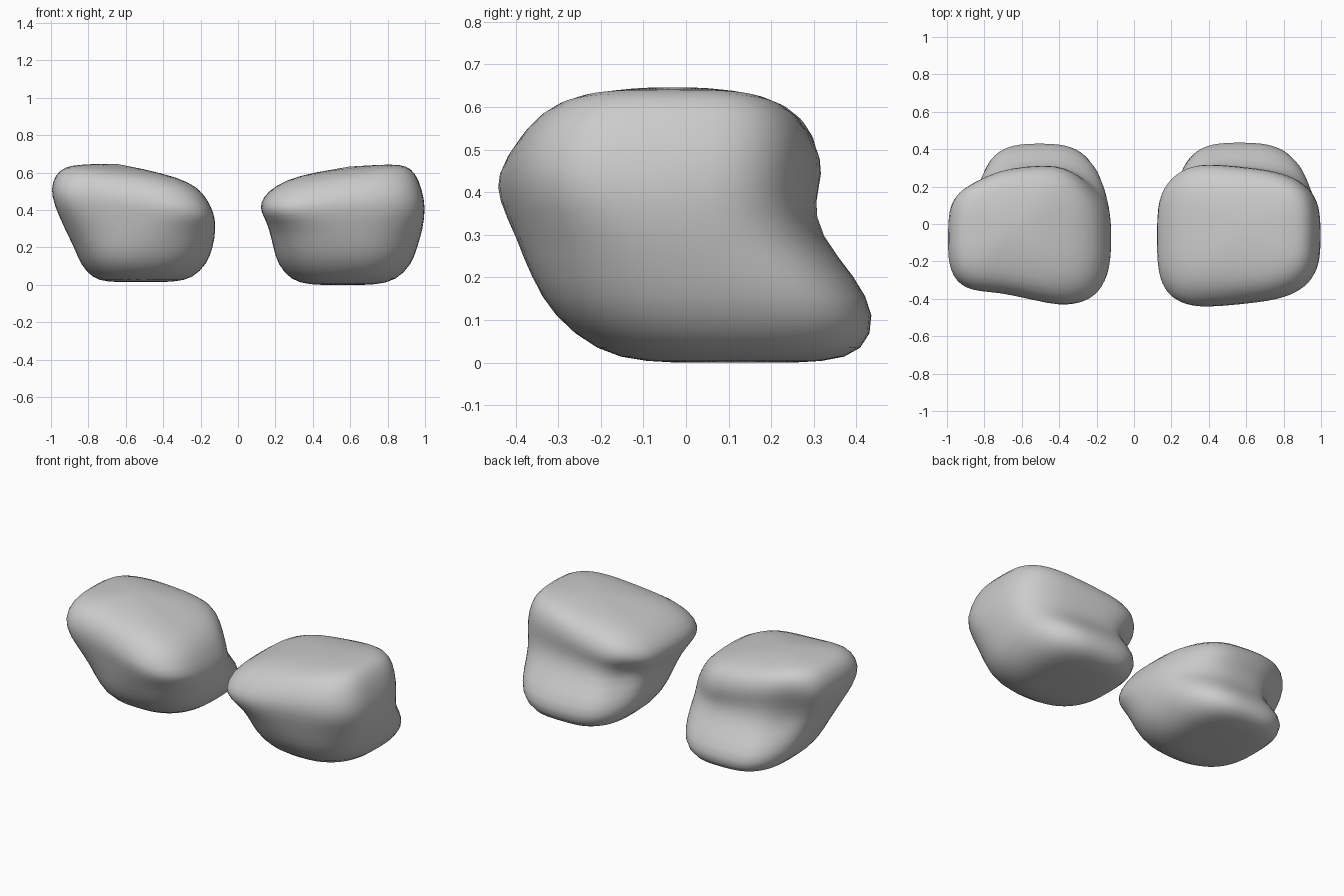
import bpy, bmesh, math
from mathutils import Vector

if "Cube" in bpy.data.objects:
    bpy.data.objects.remove(bpy.data.objects["Cube"])

SEG = 32


def spow(v, p):
    return math.copysign(abs(v) ** p, v)


def boulder(name, rings, top, taper, dents):
    """Loft rounded-box rings: (z, x0, x1, y0, y1, tilt of z along x)."""
    bm = bmesh.new()
    loops = []
    for z, x0, x1, y0, y1, tilt in rings:
        k = taper * min(1, max(0, (z - 0.15) / 0.2))
        xc, hx, yc, hy = (x0 + x1) / 2, (x1 - x0) / 2, (y0 + y1) / 2, (y1 - y0) / 2
        loop = []
        for i in range(SEG):
            a = 2 * math.pi * (i + 0.5) / SEG
            # low rings: round front, squarer ledge; high rings: boxy
            n = 3.4 if z > 0.35 else (2.9 if math.sin(a) > 0 else 2.5)
            u, v = spow(math.cos(a), 2 / n), spow(math.sin(a), 2 / n)
            p = Vector((xc + hx * u, yc + hy * v * (1 - k * u), z + tilt * hx * u))
            for centre, push, radius in dents:
                p += Vector(push) * math.exp(-((p - Vector(centre)).length / radius) ** 2)
            loop.append(bm.verts.new(p))
        loops.append(loop)
    for a, b in zip(loops, loops[1:]):
        for i in range(SEG):
            j = (i + 1) % SEG
            bm.faces.new((a[i], a[j], b[j], b[i]))
    # close the underside and the crown
    x0, x1, y0, y1 = rings[0][1:5]
    for loop, c in ((loops[0], ((x0 + x1) / 2, (y0 + y1) / 2, rings[0][0])), (loops[-1], top)):
        centre = bm.verts.new(c)
        for i in range(SEG):
            bm.faces.new((loop[i], loop[(i + 1) % SEG], centre))
    bmesh.ops.recalc_face_normals(bm, faces=bm.faces)
    for f in bm.faces:
        f.smooth = True
    me = bpy.data.meshes.new(name)
    bm.to_mesh(me)
    bm.free()
    ob = bpy.data.objects.new(name, me)
    bpy.context.collection.objects.link(ob)
    mod = ob.modifiers.new("soften", "SUBSURF")
    mod.levels = mod.render_levels = 1


# right boulder: low ledge at the back, crown rising toward +x
boulder("right_boulder", [
    (0.0, .38, .74, -.10, .33, 0),
    (0.025, .28, .85, -.21, .42, 0),
    (0.11, .21, .93, -.315, .45, 0),
    (0.20, .185, .96, -.365, .40, 0),
    (0.30, .165, .99, -.40, .31, 0),
    (0.39, .135, 1.005, -.43, .295, .05),
    (0.46, .115, .985, -.435, .315, .12),
    (0.535, .13, .95, -.39, .30, .16),
    (0.585, .20, .90, -.33, .25, .15),
    (0.615, .32, .83, -.24, .17, .12),
], (.6, -.03, .635), 0.12, [((.2, .28, .3), (.04, -.05, 0), .13)])

# left boulder: same build, crown rising toward -x, hollow on its front
boulder("left_boulder", [
    (0.015, -.70, -.34, -.10, .33, 0),
    (0.035, -.78, -.24, -.21, .42, 0),
    (0.11, -.845, -.165, -.315, .445, 0),
    (0.20, -.88, -.13, -.365, .39, 0),
    (0.30, -.93, -.115, -.405, .31, 0),
    (0.39, -.985, -.12, -.43, .305, -.08),
    (0.46, -1.005, -.135, -.44, .325, -.12),
    (0.54, -.98, -.18, -.40, .31, -.12),
    (0.592, -.93, -.26, -.33, .26, -.12),
    (0.62, -.84, -.40, -.24, .17, -.11),
], (-.65, -.03, .65), -0.06, [((-.72, -.40, .42), (.01, .06, -.01), .2),
                               ((-.9, .3, .45), (.02, -.05, 0), .2),
                               ((-.15, .28, .45), (-.03, -.07, 0), .2),
                               ((-.88, .26, .3), (.04, -.05, 0), .13)])
